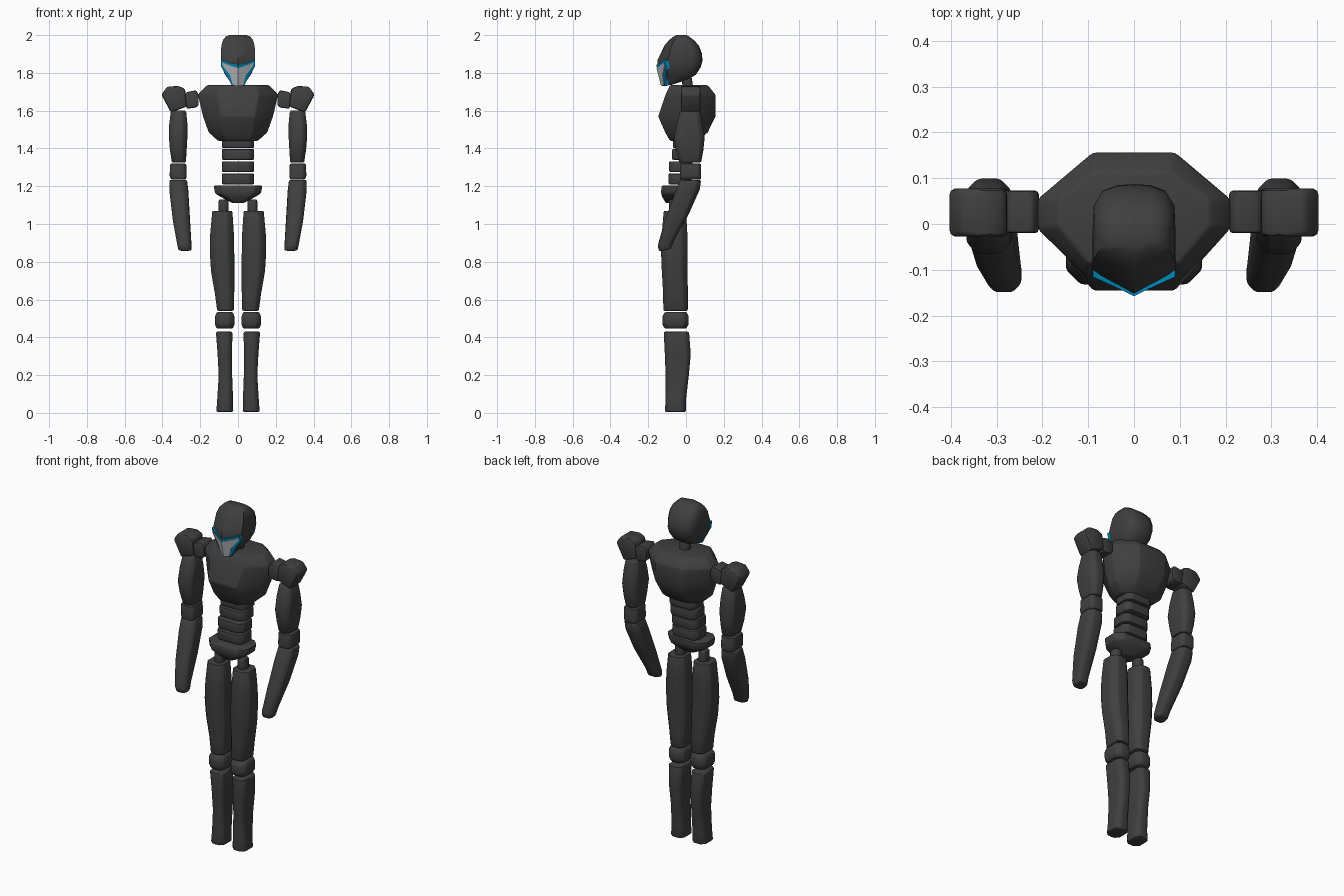
import bpy, bmesh, math


def material(name, rgb):
    m = bpy.data.materials.new(name)
    m.diffuse_color = (*rgb, 1)
    return m


DARK = material("dark_shell", (0.05, 0.05, 0.05))
PALE = material("pale_visor", (0.5, 0.53, 0.55))
BLUE = material("blue_trim", (0.0, 0.25, 0.5))


def build(name, loops, mirror=False, mat=DARK, bevel=0.008, smooth=40):
    """Skin a stack of matching loops, round its edges, optionally mirror it."""
    bm = bmesh.new()
    rows = [[bm.verts.new(p) for p in loop] for loop in loops]
    n = len(rows[0])
    for a, b in zip(rows, rows[1:]):
        for i in range(n):
            j = (i + 1) % n
            bm.faces.new((a[i], a[j], b[j], b[i]))
    bm.faces.new(rows[0][::-1])
    bm.faces.new(rows[-1])
    bmesh.ops.recalc_face_normals(bm, faces=bm.faces)
    if bevel:
        edges = [e for e in bm.edges if e.calc_face_angle(0) > math.radians(28)]
        bmesh.ops.bevel(bm, geom=edges, offset=bevel, offset_type='OFFSET', segments=2,
                        profile=0.5, affect='EDGES', clamp_overlap=True)
    me = bpy.data.meshes.new(name)
    bm.to_mesh(me)
    bm.free()
    me.materials.append(mat)
    ob = bpy.data.objects.new(name, me)
    bpy.context.collection.objects.link(ob)
    bpy.ops.object.select_all(action='DESELECT')
    ob.select_set(True)
    bpy.context.view_layer.objects.active = ob
    bpy.ops.object.shade_smooth_by_angle(angle=math.radians(smooth))
    if mirror:
        ob.modifiers.new("mirror", 'MIRROR')
    return ob


def octagon(x0, x1, y0, y1, z, cut=0.25, tilt=0):
    """Chamfered rectangle; tilt raises z towards +y."""
    c = cut * min(x1 - x0, y1 - y0)
    pts = [(x0 + c, y0), (x1 - c, y0), (x1, y0 + c), (x1, y1 - c),
           (x1 - c, y1), (x0 + c, y1), (x0, y1 - c), (x0, y0 + c)]
    return [(x, y, z + tilt * (y - (y0 + y1) / 2)) for x, y in pts]


def limb(name, rings, cut=0.25, **kw):
    return build(name, [octagon(*r[:5], cut, r[5] if len(r) > 5 else 0) for r in rings], **kw)


def prism(name, xz, y0, y1, **kw):
    return build(name, [[(x, y, z) for x, z in xz] for y in (y0, y1)], **kw)


# Head: pointed-front sections
def head_ring(z, w, yf, yb):
    d = yb - yf
    half = [(0.5 * w, yf + 0.105 * d), (w, yf + 0.21 * d), (w, yf + 0.5 * d),
            (0.97 * w, yb - 0.2 * d), (0.75 * w, yb - 0.06 * d), (0.4 * w, yb - 0.01 * d)]
    pts = [(0, yf)] + half + [(0, yb)] + [(-x, y) for x, y in half[::-1]]
    return [(x, y, z) for x, y in pts]


build("head", [head_ring(*r) for r in (
    (1.735, 0.030, -0.125, -0.080), (1.765, 0.050, -0.133, 0.010),
    (1.79, 0.068, -0.140, 0.052), (1.83, 0.086, -0.150, 0.078),
    (1.865, 0.091, -0.152, 0.087), (1.90, 0.091, -0.135, 0.085),
    (1.945, 0.088, -0.114, 0.068), (1.975, 0.079, -0.088, 0.040),
    (1.993, 0.064, -0.065, 0.015), (2.0, 0.045, -0.050, 0.0))],
    bevel=0, smooth=50)


# Visor: blue frame with a pale plate in front, wrapped on the face wedge
def visor(name, half, lift, mat):
    def wrap(off):
        return [(x, -0.157 + 0.25 * (1.84 - z) + 0.55 * x + off, z) for x, z in half]
    build(name, [wrap(-lift), wrap(0.02)], mirror=True, mat=mat, bevel=0)


visor("visor_frame", [(0, 1.842), (0.045, 1.854), (0.09, 1.872), (0.091, 1.835),
                      (0.06, 1.787), (0.033, 1.733), (0, 1.731)], 0.0, BLUE)
visor("visor_plate", [(0, 1.826), (0.04, 1.838), (0.084, 1.855), (0.082, 1.838),
                      (0.043, 1.79), (0.027, 1.735), (0, 1.732)], 0.003, PALE)

# Neck
limb("neck", [(-0.03, 0.03, -0.015, 0.04, 1.71), (-0.03, 0.03, -0.03, 0.025, 1.81)])


# Chest: faceted wedge
def chest_ring(z, w, s0, s1, fx, yf, bx, yb):
    half = [(fx, yf), (w, s0), (w, s1), (bx, yb)]
    return [(x, y, z) for x, y in half + [(-x, y) for x, y in half[::-1]]]


build("chest", [chest_ring(*r) for r in (
    (1.44, 0.105, -0.03, 0.02, 0.06, -0.085, 0.05, 0.06),
    (1.485, 0.155, -0.03, 0.04, 0.08, -0.110, 0.07, 0.115),
    (1.57, 0.185, -0.025, 0.05, 0.088, -0.147, 0.088, 0.156),
    (1.685, 0.212, -0.01, 0.055, 0.11, -0.108, 0.09, 0.156),
    (1.735, 0.165, -0.005, 0.055, 0.10, -0.085, 0.08, 0.115))], smooth=30)

# Waist segments
for i, (z0, z1, y0, y1) in enumerate([(1.21, 1.268, -0.093, 0.03), (1.275, 1.332, -0.09, 0.035),
                                      (1.34, 1.397, -0.075, 0.05), (1.402, 1.45, -0.07, 0.06)]):
    limb(f"waist_segment_{i + 1}", [(-0.086, 0.086, y0, y1, z0), (-0.086, 0.086, y0, y1, z1)], 0.2)

# Pelvis
limb("pelvis", [(-0.03, 0.03, -0.105, -0.02, 1.11), (-0.085, 0.085, -0.125, 0.01, 1.14),
                (-0.12, 0.12, -0.132, 0.025, 1.16), (-0.13, 0.13, -0.13, 0.03, 1.203)])

# Shoulders
prism("shoulder_joint", [(0.208, 1.632), (0.208, 1.685), (0.222, 1.708), (0.272, 1.698),
                         (0.285, 1.68), (0.272, 1.61), (0.22, 1.617)], -0.02, 0.073, mirror=True)
prism("shoulder_pad", [(0.28, 1.715), (0.315, 1.731), (0.375, 1.727), (0.406, 1.685),
                       (0.355, 1.59), (0.27, 1.622)], -0.027, 0.077, mirror=True, bevel=0.012)

# Arms
limb("upper_arm", [(0.275, 0.355, -0.03, 0.075, 1.60), (0.268, 0.364, -0.05, 0.088, 1.53),
                   (0.268, 0.366, -0.065, 0.099, 1.46), (0.272, 0.36, -0.053, 0.092, 1.39),
                   (0.276, 0.35, -0.035, 0.08, 1.325)], mirror=True)
limb("elbow", [(0.276, 0.352, -0.033, 0.08, 1.235), (0.272, 0.362, -0.033, 0.08, 1.25),
               (0.274, 0.36, -0.033, 0.08, 1.32)], 0.18, mirror=True)
limb("forearm", [(0.245, 0.315, -0.142, -0.08, 0.862, 0.2), (0.247, 0.322, -0.15, -0.062, 0.90, 0.35),
                 (0.255, 0.345, -0.115, 0.015, 1.03, 0.35), (0.263, 0.362, -0.062, 0.073, 1.17, 0.2),
                 (0.27, 0.364, -0.033, 0.08, 1.233)], mirror=True)

# Legs
limb("hip_joint", [(0.05, 0.102, -0.09, -0.03, 1.05), (0.05, 0.102, -0.09, -0.03, 1.13)], mirror=True)
limb("thigh", [(0.03, 0.136, -0.118, 0.0, 1.07), (0.022, 0.147, -0.128, 0.007, 0.95),
               (0.02, 0.149, -0.132, 0.008, 0.85), (0.018, 0.143, -0.128, 0.008, 0.75),
               (0.02, 0.122, -0.121, 0.01, 0.63), (0.022, 0.11, -0.12, 0.01, 0.54)], mirror=True)
limb("knee", [(0.027, 0.113, -0.112, 0.0, 0.446), (0.019, 0.122, -0.125, 0.014, 0.468),
              (0.019, 0.122, -0.125, 0.014, 0.51), (0.027, 0.113, -0.112, 0.004, 0.534)], mirror=True)
limb("shin", [(0.025, 0.115, -0.112, 0.0, 0.005), (0.026, 0.11, -0.108, 0.0, 0.07),
              (0.031, 0.102, -0.108, 0.015, 0.20), (0.031, 0.108, -0.112, 0.025, 0.31),
              (0.03, 0.117, -0.118, 0.016, 0.43)], mirror=True)
